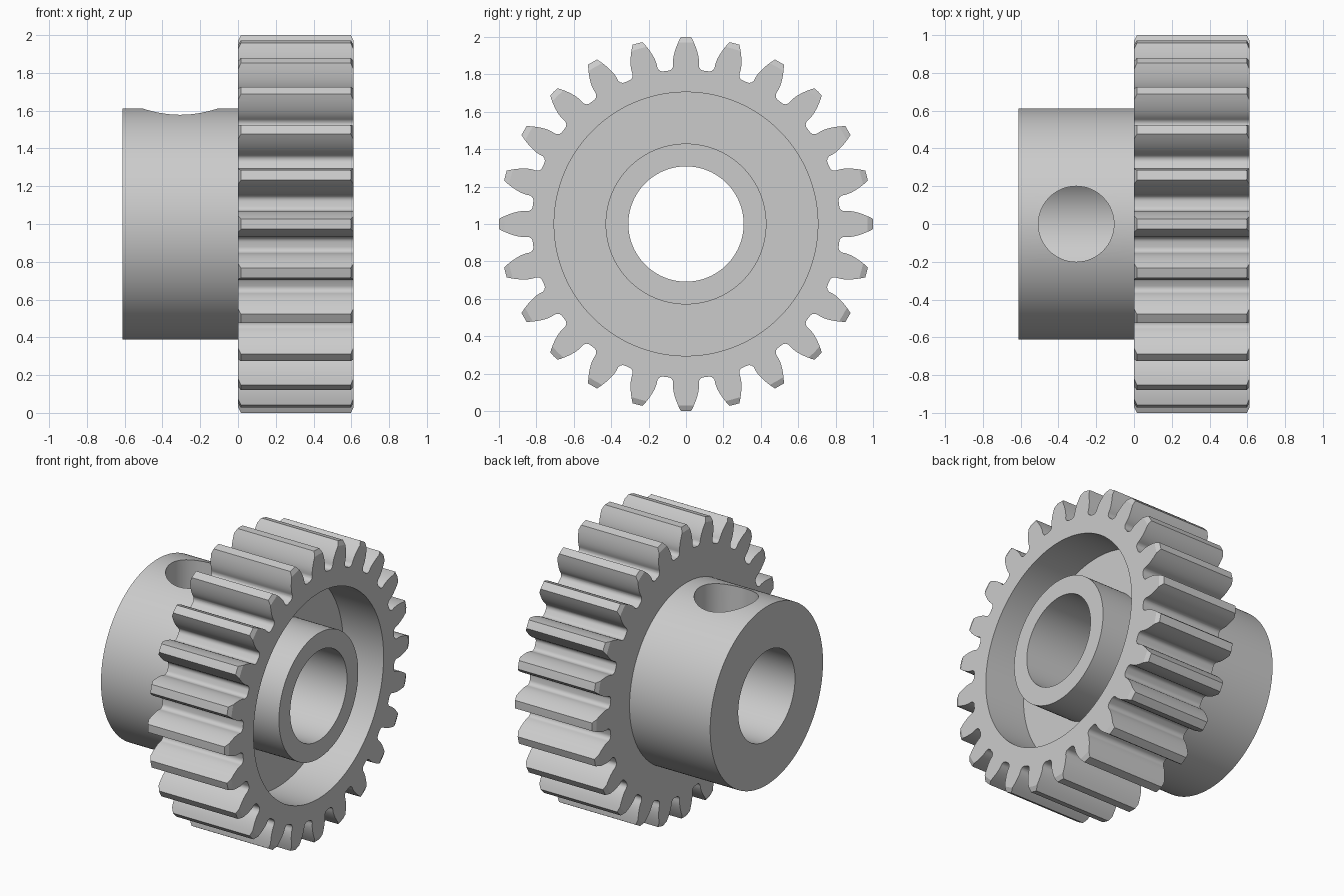
import bpy, bmesh, math
from mathutils import Matrix, Vector

if "Cube" in bpy.data.objects:
    bpy.data.objects.remove(bpy.data.objects["Cube"], do_unlink=True)

HALF, TEETH, SEGMENTS = 0.612, 24, 144
BORE, HUB, BOSS, RECESS = 0.308, 0.612, 0.43, 0.705
ROOT, PITCH, TIP, FILLET = 0.825, 0.923, 1.0, 0.03

steel = bpy.data.materials.new("light_grey_metal")
steel.use_nodes = True
grey = (0.6, 0.6, 0.6, 1)
steel.diffuse_color = grey
steel.node_tree.nodes["Principled BSDF"].inputs["Base Color"].default_value = grey


def polar(x, r, t):
    """Point around the x axis, with angle t measured from straight up."""
    return Vector((x, r * math.sin(t), 1 + r * math.cos(t)))


def finish(name, bm):
    bmesh.ops.recalc_face_normals(bm, faces=bm.faces)
    mesh = bpy.data.meshes.new(name)
    bm.to_mesh(mesh)
    bm.free()
    mesh.materials.append(steel)
    obj = bpy.data.objects.new(name, mesh)
    bpy.context.collection.objects.link(obj)
    return obj


def lathe(name, profile):
    """Spin a closed (x, radius) profile around the x axis."""
    bm = bmesh.new()
    rings = [[bm.verts.new(polar(x, r, math.tau * i / SEGMENTS)) for x, r in profile]
             for i in range(SEGMENTS)]
    n = len(profile)
    for i, ring in enumerate(rings):
        nxt = rings[(i + 1) % SEGMENTS]
        for j in range(n):
            k = (j + 1) % n
            bm.faces.new((ring[j], ring[k], nxt[k], nxt[j]))
    return finish(name, bm)


def half_tooth():
    """(radius, angle) points of one involute flank, from tip to root."""
    pressure = math.radians(20)
    base = PITCH * math.cos(pressure)
    base_angle = math.pi / (2 * TEETH) + math.tan(pressure) - pressure
    pts = []
    for i in range(8):
        r = TIP + (base - TIP) * i / 7
        a = math.acos(min(1, base / r))
        pts.append((r, base_angle - math.tan(a) + a))
    # Rounded root, tangent to the radial flank and the root circle
    cr = ROOT + FILLET
    ca = base_angle + math.asin(FILLET / cr)
    for i in range(8):
        f = math.pi / 2 * i / 7
        u, v = cr - FILLET * math.sin(f), -FILLET * math.cos(f)
        pts.append((math.hypot(u, v), ca + math.atan2(v, u)))
    return pts


def boolean(obj, cutter, operation):
    mod = obj.modifiers.new(operation.title(), "BOOLEAN")
    mod.operation, mod.object, mod.solver = operation, cutter, "EXACT"
    bpy.context.view_layer.objects.active = obj
    bpy.ops.object.modifier_apply(modifier=mod.name)
    bpy.data.objects.remove(cutter, do_unlink=True)


# Turned blank: hub, chamfered gear rim, recess, inner boss and bore
web = HALF / 2
gear = lathe("gear_with_hub", [
    (-HALF, BORE), (-HALF, HUB), (0, HUB), (0, 0.97), (0.025, 1.02),
    (HALF - 0.025, 1.02), (HALF, 0.97), (HALF, RECESS), (web, RECESS),
    (web, BOSS), (HALF, BOSS), (HALF, BORE)])

# Toothed outline, extruded along the axis
flank = half_tooth()
tooth = [(r, -t) for r, t in reversed(flank)] + [(TIP, 0)] + flank
bm = bmesh.new()
verts = [bm.verts.new(polar(-0.8, r, t + math.tau * i / TEETH))
         for i in range(TEETH) for r, t in tooth]
face = bm.faces.new(verts)
ext = bmesh.ops.extrude_face_region(bm, geom=[face])
bmesh.ops.translate(bm, vec=(1.6, 0, 0),
                    verts=[v for v in ext["geom"] if isinstance(v, bmesh.types.BMVert)])
boolean(gear, finish("tooth_outline", bm), "INTERSECT")

# Set screw hole from the top of the hub into the bore
bm = bmesh.new()
bmesh.ops.create_cone(bm, cap_ends=True, segments=64, radius1=0.2, radius2=0.2, depth=0.8,
                      matrix=Matrix.Translation((-HALF / 2, 0, 1.45)))
boolean(gear, finish("screw_hole", bm), "DIFFERENCE")

# Smooth the round surfaces, keep the machined edges crisp
bpy.ops.object.select_all(action="DESELECT")
gear.select_set(True)
bpy.context.view_layer.objects.active = gear
bpy.ops.object.shade_smooth_by_angle(angle=math.radians(20))
